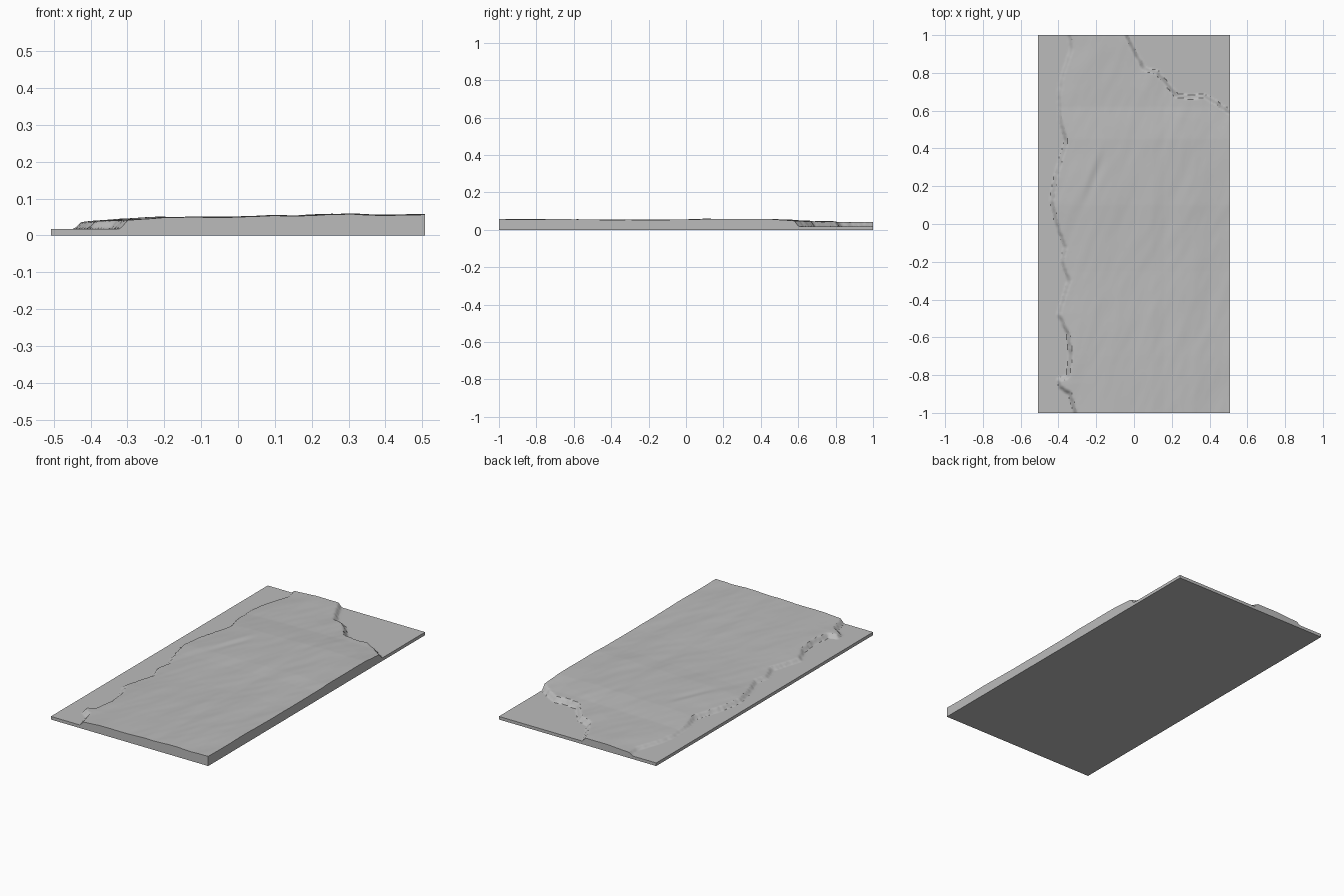
import bpy, bmesh, math
from mathutils import Vector, noise

cube = bpy.data.objects.get("Cube")
if cube:
    bpy.data.objects.remove(cube, do_unlink=True)

HALF_X, HALF_Y, SEA = 0.508, 1.0, 0.018

# Shorelines: the west one as (y, x), the north-east one as (x, y)
WEST = [(-1.1, -.31), (-1, -.32), (-.9, -.35), (-.87, -.40), (-.82, -.41), (-.8, -.36),
        (-.7, -.345), (-.58, -.36), (-.48, -.41), (-.3, -.355), (-.2, -.39),
        (-.12, -.375), (0, -.42), (.12, -.445), (.25, -.425), (.35, -.395),
        (.44, -.37), (.55, -.40), (.7, -.405), (.8, -.385), (.93, -.34),
        (1, -.355), (1.1, -.36)]
NORTH_EAST = [(-.08, 1.1), (-.03, 1), (.02, .9), (.06, .83), (.13, .81), (.17, .76),
              (.23, .69), (.30, .68), (.37, .69), (.44, .65), (.51, .6), (.6, .54)]
# Broad ground height along each axis
GROUND_X = [(-.45, .036), (-.3, .043), (-.2, .047), (0, .049), (.1, .053),
            (.16, .051), (.25, .056), (.32, .056), (.4, .053), (.51, .056)]
GROUND_Y = [(-1, .001), (-.7, .001), (-.25, -.003), (0, -.001), (.1, .002),
            (.45, .002), (.62, -.006), (1, -.006)]


def interp(table, t):
    if t <= table[0][0]:
        return table[0][1]
    for (a, va), (b, vb) in zip(table, table[1:]):
        if t <= b:
            return va + (vb - va) * (t - a) / (b - a)
    return table[-1][1]


def distance(line, p):
    best = 9.0
    for a, b in zip(line, line[1:]):
        ab = b - a
        t = max(0, min(1, (p - a).dot(ab) / ab.length_squared))
        best = min(best, (p - a - ab * t).length)
    return best


west_line = [Vector((x, y)) for y, x in WEST]
ne_line = [Vector(p) for p in NORTH_EAST]


def inland(p):
    """Signed distance from the nearest shore, positive on land."""
    west = math.copysign(distance(west_line, p), p.x - interp(WEST, p.y))
    if p.x < NORTH_EAST[0][0]:
        return min(west, distance(ne_line, p))
    ne = math.copysign(distance(ne_line, p), interp(NORTH_EAST, p.x) - p.y)
    return min(west, ne)


def ground(p):
    # wind-swept ridges running slightly east of north
    along = p.x * .35 + p.y * .94
    across = p.x * .94 - p.y * .35
    ridges = noise.noise(Vector((across * 9, along * 2.5, 0))) * .0025
    ridges += noise.noise(Vector((across * 22, along * 7, 5))) * .0011
    # narrow scarp in the western half
    off = across + .295
    scarp = math.exp(-(off / .035) ** 2 - ((along - .16) / .14) ** 2)
    ridges -= .005 * scarp * math.sin(max(-1, min(1, off / .035)) * math.pi / 2)
    return interp(GROUND_X, p.x) + interp(GROUND_Y, p.y) + ridges


def height(x, y):
    p = Vector((x, y))
    d = inland(p) + noise.noise(Vector((x * 40, y * 40, 2))) * .004
    if d <= 0:
        return SEA
    shore = max(0, 1 - d / .12) * .003
    return SEA + (ground(p) - shore - SEA) * min(1, d / .02)


# Terrain surface
bm = bmesh.new()
bmesh.ops.create_grid(bm, x_segments=136, y_segments=264, size=1)
for v in bm.verts:
    v.co.x *= HALF_X
    v.co.y *= HALF_Y
    v.co.z = height(v.co.x, v.co.y)

# Side walls and flat underside
rim = [e for e in bm.edges if e.is_boundary]
walls = bmesh.ops.extrude_edge_only(bm, edges=rim)["geom"]
for v in walls:
    if isinstance(v, bmesh.types.BMVert):
        v.co.z = 0
bmesh.ops.holes_fill(bm, edges=[e for e in bm.edges if e.is_boundary], sides=0)
bmesh.ops.recalc_face_normals(bm, faces=bm.faces)

mesh = bpy.data.meshes.new("terrain_tile")
bm.to_mesh(mesh)
bm.free()
terrain = bpy.data.objects.new("terrain_tile", mesh)
bpy.context.collection.objects.link(terrain)

# Plain stone grey
grey = bpy.data.materials.new("stone_grey")
grey.use_nodes = True
colour = (.5, .5, .5, 1)
grey.diffuse_color = colour
grey.node_tree.nodes["Principled BSDF"].inputs["Base Color"].default_value = colour
mesh.materials.append(grey)

bpy.ops.object.select_all(action="DESELECT")
terrain.select_set(True)
bpy.context.view_layer.objects.active = terrain
bpy.ops.object.shade_smooth_by_angle(angle=math.radians(30))
